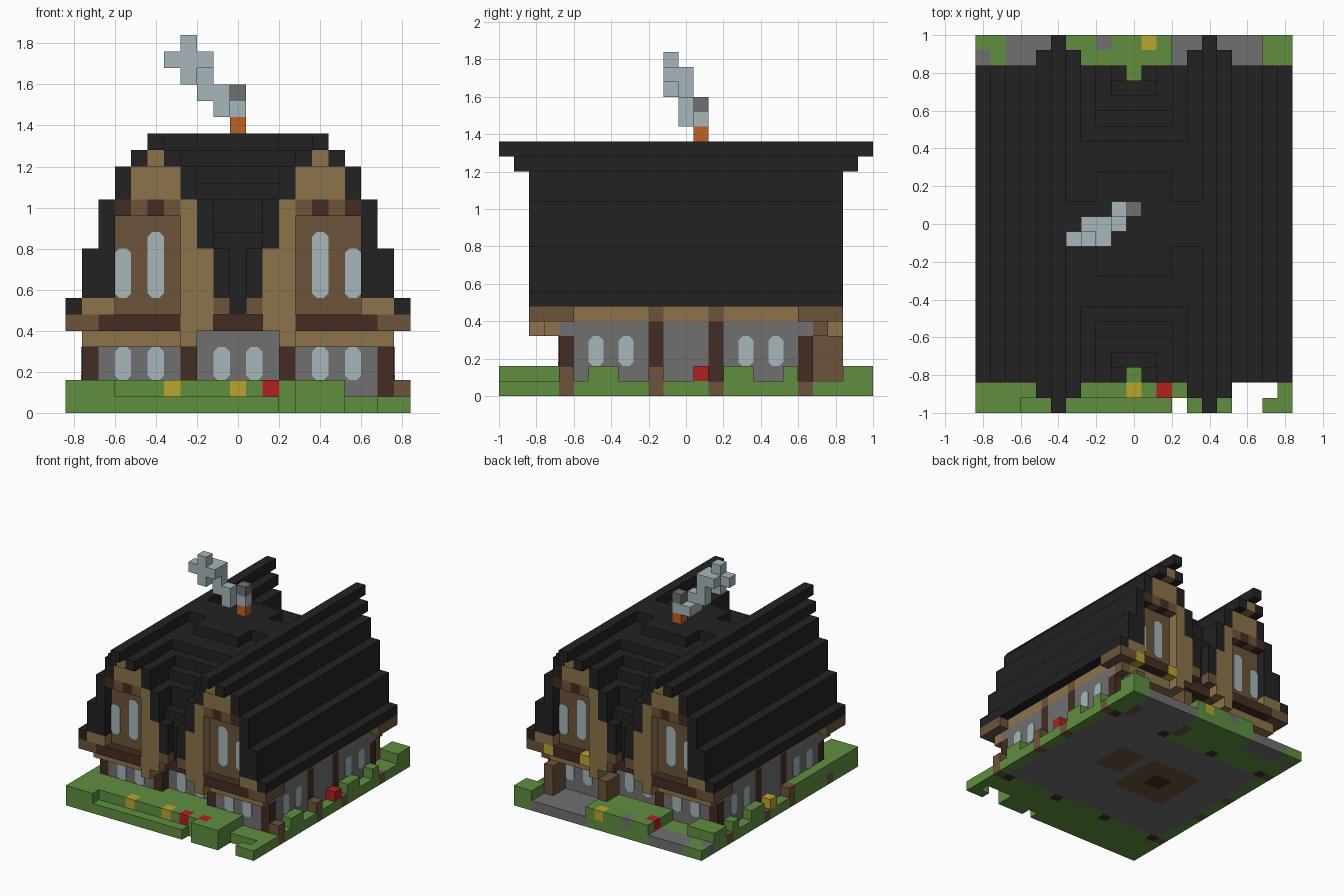
import bpy, bmesh, math
from mathutils import Vector

if "Cube" in bpy.data.objects:
    bpy.data.objects.remove(bpy.data.objects["Cube"])

U = 0.08  # edge of one building block
COLOURS = {
    "roof black": "222222", "light timber": "8C744A", "brown timber": "6C543A",
    "dark timber": "432D23", "stone grey": "707070", "grass green": "608F40",
    "pale blue": "A6B7BB", "yellow": "BBA52E", "red": "B02121", "chimney orange": "BF6123",
}


def linear(text):
    rgb = [int(text[n:n + 2], 16) / 255 for n in (0, 2, 4)]
    return [((c + 0.055) / 1.055) ** 2.4 for c in rgb] + [1.0]


MATS = {}
for name, text in COLOURS.items():
    m = bpy.data.materials.new(name)
    m.use_nodes = True
    m.diffuse_color = linear(text)
    m.node_tree.nodes["Principled BSDF"].inputs["Base Color"].default_value = linear(text)
    MATS[name] = m
NAMES = list(MATS)
BLACK, TAN, BROWN, DARK, GREY, GREEN, BLUE, YELLOW, RED, ORANGE = NAMES

cells = {}


def span(v):
    return range(v, v + 1) if isinstance(v, int) else range(v[0], v[1] + 1)


def fill(part, colour, i, j, k, mx=False, my=False):
    """Fill an inclusive block range, optionally mirrored in x and y."""
    for a in span(i):
        for b in span(j):
            for c in span(k):
                for sx in ((1, -1) if mx else (1,)):
                    for sy in ((1, -1) if my else (1,)):
                        cells[a * sx, b * sy, c] = (part, colour)


# Lawn, paving and floor
fill("lawn", GREEN, (-10, 10), (-12, 12), 0)
fill("floor", GREY, (-9, 9), (-7, 7), 0)
fill("floor", BROWN, (-5, 0), (-2, 3), 0)
fill("floor", DARK, (-3, -2), (0, 1), 0)
fill("floor", BROWN, (2, 4), (0, 3), 0)
fill("lawn", GREEN, (-10, 6), (-11, -8), 1)
fill("lawn", GREEN, (-10, -8), -12, 1)
fill("lawn", GREEN, (4, 6), -12, 1)
fill("lawn", GREEN, (-4, 2), (9, 12), 1)
fill("lawn", GREEN, (-10, -8), (9, 10), 1)
fill("lawn", GREEN, (9, 10), (11, 12), 1)
for j in (-6, -5, 3, 4, 7):
    fill("lawn", GREEN, 10, j, 1, mx=True)
fill("lawn", GREEN, -10, (-8, -3), 1)
fill("paving", GREY, (-8, -5), (11, 12), 0)
fill("paving", GREY, -10, 11, 0)
fill("paving", GREY, -2, 12, 1)
fill("paving", GREY, (3, 8), (8, 12), 0)

# Flowers
for i, j in ((0, -11), (-4, -11), (1, 12), (-10, 1)):
    fill("yellow_flowers", YELLOW, i, j, 1)
for i, j in ((2, -11), (4, -11), (-4, 11), (10, 1)):
    fill("red_flowers", RED, i, j, 1)

# Gaps in the lawn at the front left corner
for cell in list(cells):
    if cell[:2] in ((3, -12), (7, -12), (8, -12), (7, -11), (8, -11), (9, -11)):
        del cells[cell]

# Ground floor walls
fill("ground_walls", GREY, (-9, 9), (-7, 7), (1, 4))
fill("ground_walls", GREY, (3, 9), 8, (1, 4), mx=True, my=True)
for i in (9, 3):
    fill("posts", DARK, i, 8, (0, 3), mx=True, my=True)
for j in (-2, 2):
    fill("posts", DARK, 9, j, (1, 4), mx=True)
    fill("post_feet", BROWN, 10, j, 0, mx=True)
fill("post_feet", BROWN, 10, -2, 1, mx=True)
fill("post_feet", BROWN, 10, 8, 0, mx=True, my=True)
fill("post_feet", BROWN, 10, -8, 1)

# Floor beams
fill("storey_core", BROWN, (-9, 9), (-8, 8), 5)
fill("side_beams", TAN, 9, (-7, 7), 5, mx=True)
for j in (-8, -2, 2, 8):
    fill("side_beams", BROWN, 9, j, 5, mx=True)
fill("gable_beams", TAN, (3, 9), 9, 4, mx=True, my=True)
fill("gable_beams", BROWN, (-9, 9), 9, 5, my=True)
fill("gable_beams", DARK, (4, 8), 10, 5, mx=True, my=True)
fill("gable_beams", DARK, (-1, 1), 9, 5, my=True)
fill("gable_beams", BROWN, (9, 10), (8, 10), 5, mx=True, my=True)

# Roof height for each column: twin gables joined by a cross ridge
GABLE = [17, 16, 15, 13, 10, 7]
CROSS = [17, 17, 17, 17, 16, 16, 15, 14, 13, 11, 0]


def gable(i):
    return GABLE[abs(abs(i) - 5)]


for i in range(-10, 11):
    a = abs(i)
    for j in range(-9, 10):
        top = gable(i)
        if a < 5:
            top = max(top, CROSS[abs(j)])
        if abs(j) >= 2 and a in (3, 4) and abs(j) < 4:
            top = min(top, 16)
        fill("roof", BLACK, i, j, (6, top - 1))
    # Gable ends and overhanging eaves
    if a:
        d = abs(a - 5)
        low = GABLE[d + 1] if d < 5 else 6
        if a >= 8:
            low = 7 if a < 10 else 6
        fill("roof", BLACK, i, 10, (low, gable(i) - 1), my=True)
fill("gable_walls", BROWN, (3, 7), 9, (6, 12), mx=True, my=True)
fill("gable_walls", TAN, (4, 6), 9, (13, 14), mx=True, my=True)

# Timber trim under the eaves
fill("gable_trim", BROWN, 1, 10, 6, mx=True, my=True)
fill("gable_trim", TAN, 2, 10, (5, 9), mx=True, my=True)
fill("gable_trim", TAN, 3, 10, (4, 12), mx=True, my=True)
fill("gable_trim", TAN, (8, 9), 10, 6, mx=True, my=True)
fill("gable_trim", TAN, (4, 6), 10, (13, 14), mx=True, my=True)
fill("gable_trim", TAN, 7, 10, 12, mx=True, my=True)
fill("gable_trim", DARK, (5, 7), 10, 12, mx=True, my=True)
for i in (4, 6):
    fill("gable_trim", BROWN, i, 10, 12, mx=True, my=True)
fill("gable_trim", TAN, 5, (10, 11), 15, mx=True, my=True)

# Projecting ridges
fill("ridges", BLACK, 4, 11, 15, mx=True, my=True)
fill("ridges", BLACK, 6, 11, 15, mx=True, my=True)
fill("ridges", BLACK, 5, (9, 12), 16, mx=True, my=True)

# Rear porch posts and lanterns
for i in (2, 8):
    fill("porch_posts", BROWN, i, (9, 10), (0, 3))
fill("porch_posts", BROWN, 9, 9, 4)
for i in (4, 8):
    fill("lanterns", YELLOW, i, 10, 5)

# Chimney and smoke
fill("chimney", ORANGE, 0, 1, 17)
fill("smoke", BLUE, (-1, 0), 1, 18)
fill("smoke", BLUE, -1, 0, 18)
fill("smoke", BLUE, (-2, -1), 0, 19)
fill("chimney", GREY, 0, 1, 19)
fill("smoke", BLUE, -2, 0, (20, 21))
fill("smoke", BLUE, -3, 0, 21)
fill("smoke", BLUE, -3, -1, (20, 22))
fill("smoke", BLUE, (-4, -2), -1, 21)

# Turn the blocks into one object per part, keeping only outer faces
DIRS = [Vector(d) for d in ((1, 0, 0), (-1, 0, 0), (0, 1, 0), (0, -1, 0), (0, 0, 1), (0, 0, -1))]


def make_object(name, bm, colours):
    me = bpy.data.meshes.new(name)
    bm.to_mesh(me)
    bm.free()
    for c in colours:
        me.materials.append(MATS[c])
    bpy.context.collection.objects.link(bpy.data.objects.new(name, me))


for part in sorted({p for p, c in cells.values()}):
    mine = {pos: c for pos, (p, c) in cells.items() if p == part}
    colours = sorted(set(mine.values()))
    bm = bmesh.new()
    for pos, colour in mine.items():
        mid = Vector(pos) + Vector((0, 0, 0.5))
        for d in DIRS:
            if tuple(int(v) for v in Vector(pos) + d) in cells:
                continue
            s = Vector((d.y, d.z, d.x))
            t = d.cross(s)
            ring = [mid + (d + s * p + t * q) / 2 for p, q in ((-1, -1), (1, -1), (1, 1), (-1, 1))]
            face = bm.faces.new([bm.verts.new(v * U) for v in ring])
            face.material_index = colours.index(colour)
    bmesh.ops.remove_doubles(bm, verts=bm.verts, dist=0.001)
    make_object(part, bm, colours)


# Windows: thin panes with clipped corners
def pane(bm, centre, height, normal):
    n = Vector(normal)
    side = Vector((0, 0, 1)).cross(n)
    w, h, c = 0.04, height / 2, 0.022
    outline = [(w, h - c), (w - c, h), (c - w, h), (-w, h - c),
               (-w, c - h), (c - w, -h), (w - c, -h), (w, c - h)]
    ring = [bm.verts.new(Vector(centre) + side * x + Vector((0, 0, z))) for x, z in outline]
    face = bm.faces.new(ring)
    out = bmesh.ops.extrude_face_region(bm, geom=[face])["geom"]
    bmesh.ops.translate(bm, vec=n * 0.005, verts=[v for v in out if isinstance(v, bmesh.types.BMVert)])


bm = bmesh.new()
for sx in (1, -1):
    for sy in (1, -1):
        facing = (0, sy, 0)
        pane(bm, (sx * 0.56, sy * 0.76, 0.68), 0.24, facing)
        pane(bm, (sx * 0.40, sy * 0.76, 0.72), 0.32, facing)
        for x, y in ((0.56, 0.68), (0.40, 0.68), (0.08, 0.60)):
            pane(bm, (sx * x, sy * y, 0.24), 0.16, facing)
        for y in (0.32, 0.48):
            pane(bm, (sx * 0.76, sy * y, 0.24), 0.16, (sx, 0, 0))
bmesh.ops.recalc_face_normals(bm, faces=bm.faces)
make_object("windows", bm, [BLUE])
